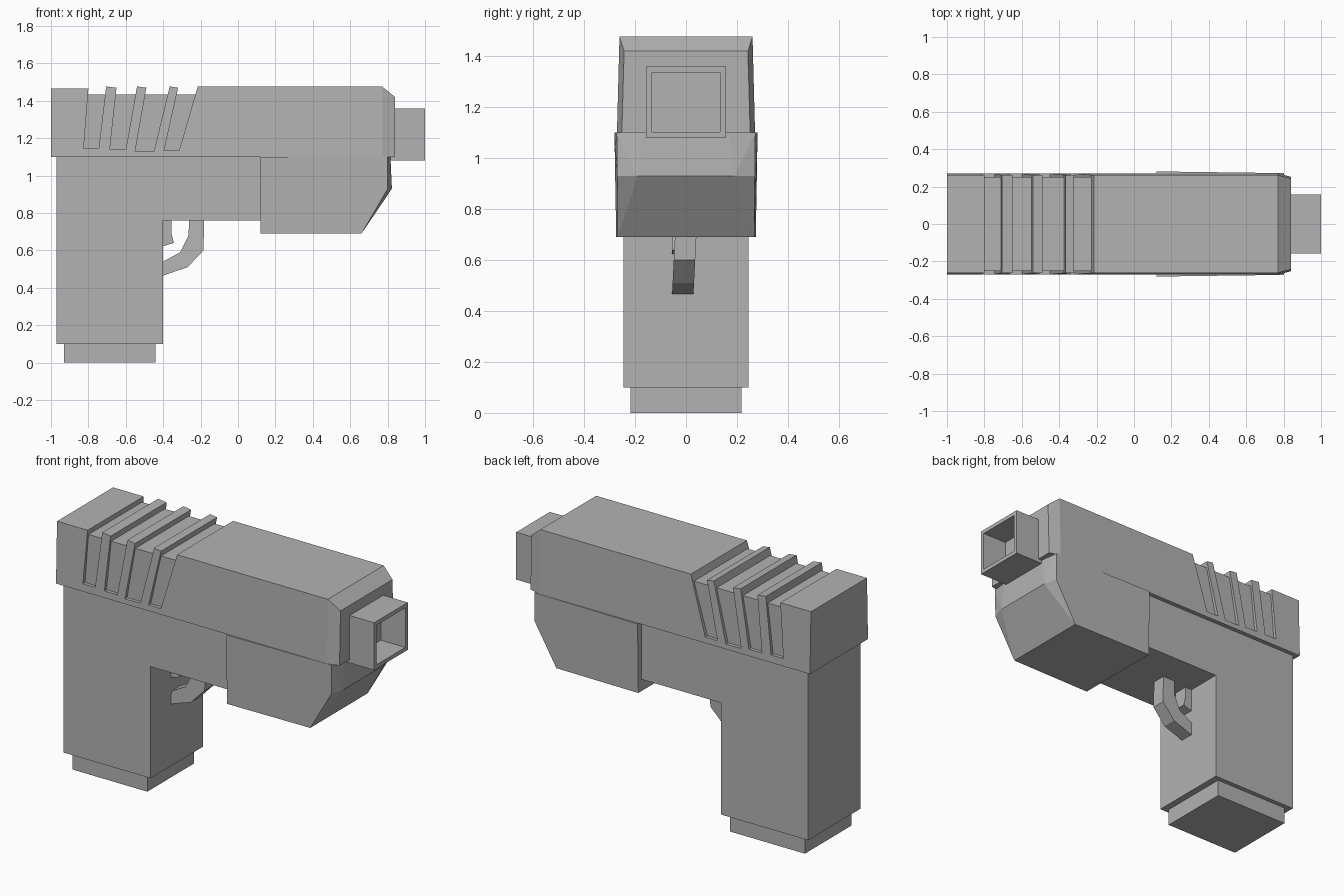
import bpy, bmesh
from mathutils import Vector

if "Cube" in bpy.data.objects:
    bpy.data.objects.remove(bpy.data.objects["Cube"])

grey = bpy.data.materials.new("mid grey")
grey.diffuse_color = (0.45, 0.45, 0.45, 1)
grey.use_nodes = True
grey.node_tree.nodes["Principled BSDF"].inputs["Base Color"].default_value = grey.diffuse_color


def finish(bm, name):
    bmesh.ops.recalc_face_normals(bm, faces=bm.faces[:])
    mesh = bpy.data.meshes.new(name)
    bm.to_mesh(mesh)
    bm.free()
    mesh.materials.append(grey)
    obj = bpy.data.objects.new(name, mesh)
    bpy.context.collection.objects.link(obj)
    return obj


def prism(points, width):
    """Side profile (x, z) spanned across y; width(x, z) gives (y_min, y_max)."""
    bm = bmesh.new()
    near = [bm.verts.new((x, width(x, z)[0], z)) for x, z in points]
    far = [bm.verts.new((x, width(x, z)[1], z)) for x, z in points]
    bm.faces.new(near)
    bm.faces.new(far[::-1])
    n = len(points)
    for i in range(n):
        j = (i + 1) % n
        bm.faces.new((near[j], near[i], far[i], far[j]))
    bmesh.ops.recalc_face_normals(bm, faces=bm.faces[:])
    return bm


def even(half):
    return lambda x, z: (-half, half)


def rect(x0, x1, z0, z1):
    return [(x0, z0), (x1, z0), (x1, z1), (x0, z1)]


def front_face(bm):
    bm.normal_update()
    return max(bm.faces, key=lambda f: f.calc_center_median().x)


def push(bm, face, dx):
    """Extrude a face along x and return the new cap."""
    new = bmesh.ops.extrude_face_region(bm, geom=[face])["geom"]
    if face.is_valid:
        bmesh.ops.delete(bm, geom=[face], context="FACES_ONLY")
    cap = [g for g in new if isinstance(g, bmesh.types.BMFace)][0]
    bmesh.ops.translate(bm, vec=(dx, 0, 0), verts=cap.verts[:])
    return cap


# Slide: comb profile with slanted slots, slightly wider at the bottom
slots = [  # bottom left, bottom right, bottom z, top left, top right
    (-0.825, -0.745, 1.145, -0.80, -0.705),
    (-0.685, -0.60, 1.14, -0.65, -0.54),
    (-0.55, -0.45, 1.13, -0.49, -0.365),
    (-0.395, -0.315, 1.135, -0.32, -0.215),
]
comb = [(-1, 1.1), (-1, 1.465)]
for i, (bl, br, bz, tl, tr) in enumerate(slots):
    comb += [(tl, 1.465 if i == 0 else 1.47), (bl, bz), (br, bz), (tr, 1.477)]
comb += [(0.77, 1.477), (0.77, 1.1)]


def slide_width(x, z):
    h = 0.271 - 0.026 * (z - 1.1)
    return -h, h


bm = prism(comb, slide_width)
nose = push(bm, front_face(bm), 0.07)
for v in nose.verts:
    v.co.y *= 0.93
    v.co.z = min(v.co.z, 1.42)
finish(bm, "slide")

# Recessed core seen at the bottom of the slots
finish(prism(rect(-0.9, -0.15, 1.11, 1.435), even(0.25)), "slide_core")

# Square hollow barrel
bm = prism(rect(0.75, 1.0, 1.08, 1.36), even(0.157))
hole = front_face(bm)
bmesh.ops.inset_individual(bm, faces=[hole], thickness=0.033)
push(bm, hole, -0.17)
finish(bm, "barrel")

# Frame and grip
finish(prism([(-0.97, 0.1), (-0.40, 0.1), (-0.40, 0.76), (0.12, 0.76),
              (0.12, 1.1), (-0.97, 1.1)], even(0.245)), "frame_and_grip")
finish(prism(rect(-0.93, -0.44, 0, 0.1), even(0.218)), "magazine_base")

# Front housing below the slide, with a faceted nose
bm = bmesh.new()
for s in (-1, 1):
    for x, y, z in [(0.12, 0.274, 0.69), (0.66, 0.268, 0.69), (0.80, 0.27, 0.93),
                    (0.80, 0.272, 1.1), (0.12, 0.281, 1.1),
                    (0.823, 0.19, 0.93), (0.815, 0.17, 1.1)]:
        bm.verts.new((x, s * y, z))
bmesh.ops.convex_hull(bm, input=bm.verts[:])
bmesh.ops.dissolve_limit(bm, angle_limit=0.03, verts=bm.verts[:], edges=bm.edges[:])
finish(bm, "front_housing")


# Trigger guard and trigger, leaning slightly sideways
def lean(x, z):
    c = 0.002 - 0.05 * (0.76 - z)
    return c - 0.042, c + 0.042


finish(prism([(-0.18, 0.78), (-0.185, 0.60), (-0.27, 0.51), (-0.41, 0.463),
              (-0.41, 0.535), (-0.31, 0.59), (-0.265, 0.68), (-0.26, 0.78)],
             lean), "trigger_guard")
finish(prism([(-0.41, 0.78), (-0.355, 0.78), (-0.355, 0.69), (-0.343, 0.64),
              (-0.41, 0.62)], lambda x, z: (-0.055, 0.03)), "trigger")
